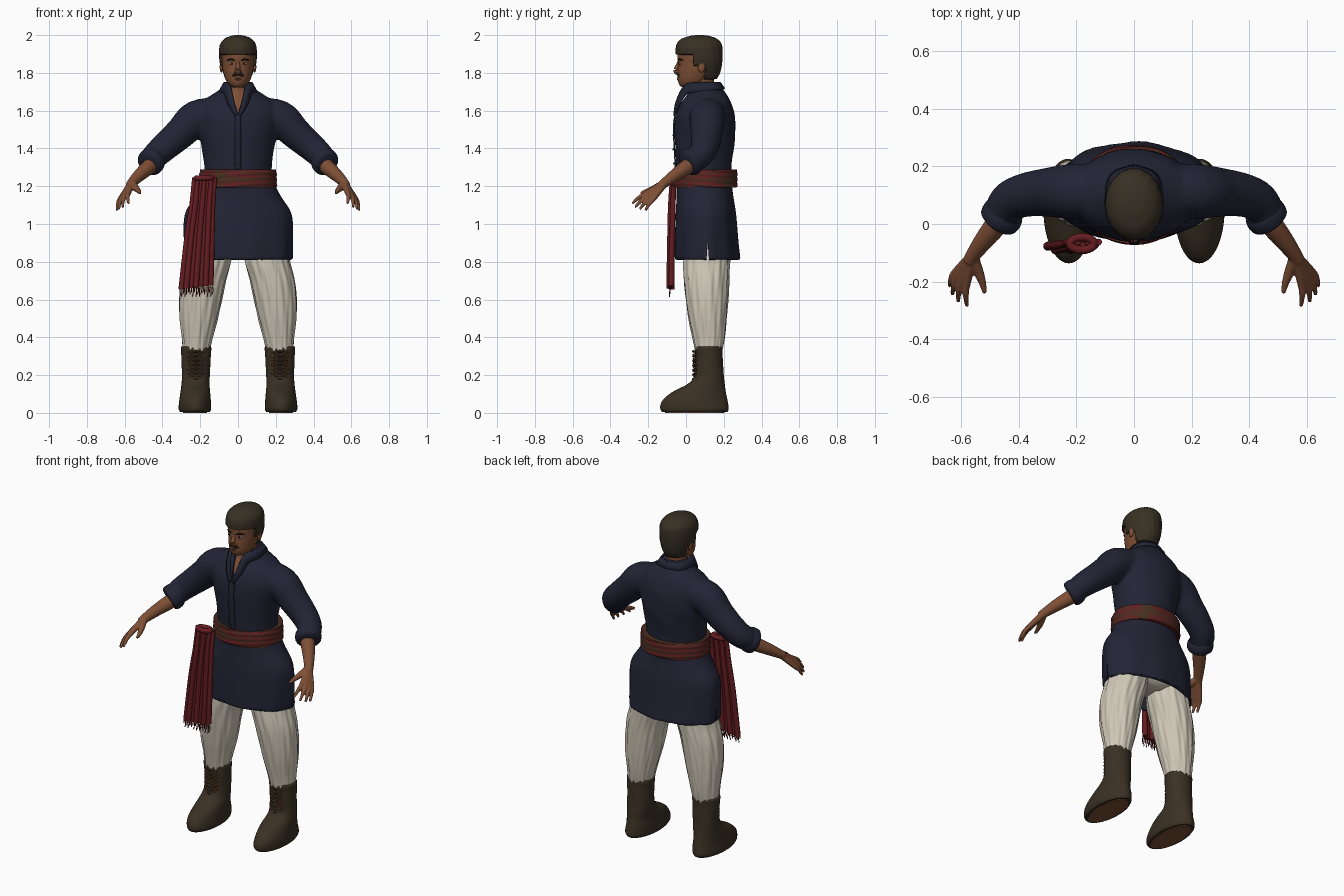
import bpy, bmesh
from math import sin, cos, pi, radians
from mathutils import Vector, Matrix

cube = bpy.data.objects.get("Cube")
if cube:
    bpy.data.objects.remove(cube)


def material(name, r, g, b):
    m = bpy.data.materials.new(name)
    m.use_nodes = True
    m.diffuse_color = (r, g, b, 1)
    node = next(n for n in m.node_tree.nodes if n.type == 'BSDF_PRINCIPLED')
    node.inputs["Base Color"].default_value = (r, g, b, 1)
    node.inputs["Roughness"].default_value = 0.8
    return m


NAVY = material("navy cloth", .016, .018, .036)
SKIN = material("brown skin", .21, .078, .036)
HAIR = material("dark brown hair", .038, .029, .017)
CREAM = material("cream cloth", .62, .57, .47)
BOOT = material("boot leather", .042, .03, .017)
RED = material("sash red", .13, .012, .015)
OLIVE = material("sash olive", .06, .03, .015)
LACE = material("lace brown", .13, .065, .025)
BLACK = material("facial hair black", .012, .009, .007)
WHITE = material("eye white", .45, .4, .35)


def finish(ob, mat, angle=50):
    ob.data.materials.clear()
    ob.data.materials.append(mat)
    ob.data.shade_smooth()
    ob.data.set_sharp_from_angle(angle=radians(angle))
    return ob


def make(name, bm, mat):
    bmesh.ops.recalc_face_normals(bm, faces=bm.faces[:])
    me = bpy.data.meshes.new(name)
    bm.to_mesh(me)
    bm.free()
    ob = bpy.data.objects.new(name, me)
    bpy.context.scene.collection.objects.link(ob)
    return finish(ob, mat)


def skin(name, rings, mat, caps=True):
    """Bridge equal rings of points into a closed skin."""
    bm = bmesh.new()
    vs = [[bm.verts.new(p) for p in ring] for ring in rings]
    n = len(vs[0])
    for a, b in zip(vs, vs[1:]):
        for j in range(n):
            k = (j + 1) % n
            bm.faces.new((a[j], a[k], b[k], b[j]))
    if caps:
        bm.faces.new(vs[0][::-1])
        bm.faces.new(vs[-1])
    return make(name, bm, mat)


def resample(rows, k):
    """Smooth in-between rows."""
    rows = [Vector(r) for r in rows]
    out = []
    for i in range(len(rows) - 1):
        p, q = rows[i], rows[i + 1]
        a, b = rows[max(i - 1, 0)], rows[min(i + 2, len(rows) - 1)]
        for s in range(k):
            t = s / k
            out.append(p + ((q - a) * t + (a * 2 - p * 5 + q * 4 - b) * t * t
                            + (p * 3 - a - q * 3 + b) * t ** 3) * .5)
    return out + [rows[-1]]


def loft(name, rows, mat, n=48, k=4, fold=None):
    """Rows are height, front y, back y, half width, centre x."""
    rings = []
    for z, f, b, w, cx in resample([tuple(r) + (0,) * (5 - len(r)) for r in rows], k):
        ring = []
        for j in range(n):
            a = 2 * pi * j / n
            x, y = w * cos(a), (b - f) / 2 * sin(a)
            s = fold(a, z, (f + b) / 2 + y) if fold else 1
            ring.append((cx + x * s, (f + b) / 2 + y * s, z))
        rings.append(ring)
    return skin(name, rings, mat)


def tube(name, pts, mat, n=16, k=4):
    """Points are x, y, z, radius."""
    pts = resample(pts, k)
    rings = []
    for i, p in enumerate(pts):
        d = (pts[min(i + 1, len(pts) - 1)] - pts[max(i - 1, 0)]).to_3d()
        q = d.to_track_quat('Z', 'Y')
        rings.append([p.to_3d() + q @ Vector((cos(t), sin(t), 0)) * p.w
                      for t in (2 * pi * j / n for j in range(n))])
    return skin(name, rings, mat)


def blob(name, at, size, mat):
    bm = bmesh.new()
    bmesh.ops.create_uvsphere(bm, u_segments=20, v_segments=12, radius=1,
                              matrix=Matrix.LocRotScale(Vector(at), None, Vector(size)))
    return make(name, bm, mat)


def ribbon(name, pairs, mat, thick, k=4):
    rows = resample([a + b for a, b in pairs], k)
    bm = bmesh.new()
    vs = [(bm.verts.new(r[:3]), bm.verts.new(r[3:])) for r in rows]
    for (a, b), (c, d) in zip(vs, vs[1:]):
        bm.faces.new((a, b, d, c))
    ob = make(name, bm, mat)
    m = ob.modifiers.new("thickness", 'SOLIDIFY')
    m.thickness, m.offset = thick, 0
    return ob


def mirror(ob):
    ob.modifiers.new("mirror", 'MIRROR')
    return ob


def bake(ob, mat):
    ev = ob.evaluated_get(bpy.context.evaluated_depsgraph_get())
    me = bpy.data.meshes.new_from_object(ev)
    ob.modifiers.clear()
    ob.data = me
    return finish(ob, mat)


def blend(name, parts, mat, voxel):
    """Merge overlapping parts into one smooth surface."""
    bm = bmesh.new()
    for p in parts:
        bm.from_mesh(p.data)
        bpy.data.objects.remove(p)
    ob = make(name, bm, mat)
    m = ob.modifiers.new("remesh", 'REMESH')
    m.mode, m.voxel_size = 'VOXEL', voxel
    m = ob.modifiers.new("smooth", 'SMOOTH')
    m.iterations = 3
    return bake(ob, mat)


# Shirt: body and sleeves blended, then neck opening, hollow hem and side slits
def drape(a, z, y):
    return 1 + (.018 * sin(9 * a + 1) * max(0, (1.2 - z) / .4) if z < 1.2
                else .006 * sin(5 * a + z * 40))


parts = [loft("body", [(.81, -.06, .287, .287), (.9, -.06, .277, .289), (1.05, -.055, .265, .284),
                       (1.15, -.05, .25, .225), (1.25, -.05, .24, .182), (1.32, -.052, .242, .18),
                       (1.42, -.058, .256, .195), (1.5, -.062, .262, .212), (1.58, -.053, .257, .222),
                       (1.64, -.027, .24, .2), (1.68, .002, .22, .145), (1.72, .02, .19, .085),
                       (1.745, .03, .18, .075)], NAVY, 72, 4, drape)]
for s in (-1, 1):
    parts.append(tube("sleeve", [(s * x, y, z, r) for x, y, z, r in (
        (.1, .12, 1.58, .09), (.22, .113, 1.56, .095), (.3, .11, 1.485, .085), (.38, .1, 1.415, .076),
        (.435, .075, 1.365, .07), (.468, .015, 1.325, .062))], NAVY, 24))
shirt = blend("shirt", parts, NAVY, .011)
cutters = [
    skin("neck_cutter", [[(0, y, 1.58), (-.052, y, 1.77), (.052, y, 1.77)] for y in (-.2, .09)], NAVY),
    skin("slit_cutter", [[(x, .1, .7), (x, .13, .7), (x, .115, .9)] for x in (-.5, .5)], NAVY),
    loft("hem_cutter", [(.7, -.045, .272, .272), (.9, -.045, .262, .272), (1.02, -.04, .25, .268)], NAVY)]
for c in cutters:
    m = shirt.modifiers.new("cut", 'BOOLEAN')
    m.object, m.operation, m.solver = c, 'DIFFERENCE', 'EXACT'
bake(shirt, NAVY)
for c in cutters:
    bpy.data.objects.remove(c)

mirror(tube("cuff", [(.445, .05, 1.347, .066), (.455, .035, 1.336, .073),
                     (.466, .015, 1.322, .072), (.472, .006, 1.316, .062)], NAVY, 28))
mirror(ribbon("collar", [
    ((.002, -.062, 1.58), (.014, -.06, 1.572)), ((.022, -.05, 1.65), (.052, -.036, 1.632)),
    ((.042, -.005, 1.735), (.072, .005, 1.69)), ((.07, .07, 1.748), (.098, .07, 1.7)),
    ((.06, .15, 1.75), (.08, .17, 1.71)), ((0, .178, 1.75), (0, .203, 1.715))], NAVY, .01))
ribbon("placket", [((-.017, y, z), (.017, y, z)) for y, z in (
    (-.055, 1.28), (-.061, 1.4), (-.066, 1.5), (-.058, 1.58))], NAVY, .008)
for i in range(4):
    blob("button", (0, -.064 - .004 * (i in (1, 2)), 1.32 + .075 * i), (.006, .004, .006), HAIR)

# Head, neck and upper chest
loft("neck", [(1.5, 0, .2, .12), (1.6, -.03, .2, .12), (1.66, -.005, .18, .09), (1.7, .022, .15, .062),
              (1.74, .025, .148, .056), (1.8, .03, .15, .055)], SKIN)
loft("head", [(1.722, -.008, .06, .022), (1.732, -.032, .085, .042), (1.76, -.043, .12, .064),
              (1.8, -.044, .155, .077), (1.83, -.042, .17, .083), (1.86, -.043, .178, .086),
              (1.9, -.045, .182, .088), (1.95, -.035, .172, .08), (1.98, 0, .14, .055)], SKIN, 48)


def hairline(a, z, y):
    limit = 1.897 if y < .03 else 1.838 if y < .1 else 1.768
    return 1 + .008 * sin(17 * a + 25 * z) if z > limit else .8


loft("hair", [(1.765, .02, .16, .066), (1.8, -.04, .18, .084), (1.85, -.05, .191, .096),
              (1.9, -.056, .194, .1), (1.95, -.05, .189, .095), (1.98, -.024, .165, .072),
              (1.995, .02, .125, .04), (2, .055, .09, .012)], HAIR, 72, 6, hairline)
tube("nose", [(0, -.036, 1.862, .008), (0, -.046, 1.835, .011), (0, -.053, 1.815, .014),
              (0, -.045, 1.802, .013), (0, -.036, 1.798, .008)], SKIN)
tube("moustache", [(-.034, -.026, 1.778, .003), (-.018, -.041, 1.79, .007), (0, -.044, 1.793, .006),
                   (.018, -.041, 1.79, .007), (.034, -.026, 1.778, .003)], BLACK)
blob("mouth", (0, -.04, 1.774), (.02, .007, .003), BLACK)
blob("lower_lip", (0, -.039, 1.766), (.017, .009, .006), SKIN)
mirror(blob("ear", (.088, .082, 1.832), (.009, .02, .03), SKIN))
mirror(blob("nostril", (.013, -.043, 1.806), (.009, .011, .009), SKIN))
mirror(blob("eye", (.034, -.029, 1.85), (.014, .008, .006), WHITE))
mirror(blob("iris", (.033, -.034, 1.85), (.006, .005, .006), BLACK))
mirror(tube("eyebrow", [(.014, -.04, 1.864, .003), (.035, -.035, 1.872, .005),
                        (.058, -.018, 1.867, .003)], BLACK))

# Forearm and hand
wrist = (.56, -.11, 1.22)
parts = [tube("forearm", [(.42, .08, 1.35, .04), (.468, .01, 1.305, .041), (.52, -.055, 1.26, .034),
                          wrist + (.026,), (.572, -.13, 1.205, .024)], SKIN)]
for knuckle, tip in (((.582, -.212, 1.16), (.58, -.285, 1.108)),
                     ((.6, -.203, 1.15), (.611, -.27, 1.088)),
                     ((.614, -.188, 1.14), (.631, -.245, 1.078)),
                     ((.622, -.17, 1.135), (.641, -.215, 1.072))):
    bend = tuple((a + b) / 2 + c for a, b, c in zip(knuckle, tip, (.003, 0, .006)))
    parts.append(tube("finger", [wrist + (.02,), knuckle + (.014,), bend + (.011,), tip + (.007,)], SKIN, 12))
parts.append(tube("thumb", [wrist + (.02,), (.54, -.165, 1.19, .018), (.526, -.205, 1.175, .013),
                            (.518, -.24, 1.163, .008)], SKIN, 12))
mirror(blend("arm", parts, SKIN, .005))


# Trousers with vertical folds
def crease(a, z, y):
    return 1 + .022 * sin(13 * a + 9 * z) + .014 * sin(22 * a - 14 * z)


mirror(loft("trouser_leg", [(.32, .05, .19, .07, .222), (.4, .035, .205, .081, .216), (.5, .015, .215, .1, .208),
                            (.6, 0, .222, .112, .198), (.7, -.01, .227, .117, .183), (.8, -.012, .232, .118, .155),
                            (.88, 0, .235, .114, .145), (1, 0, .235, .11, .14)], CREAM, 96, 5, crease))
loft("trouser_seat", [(.825, .05, .19, .1), (.86, .01, .23, .2), (.95, 0, .235, .23), (1.08, .01, .23, .2)], CREAM)

# Boots with soles and criss-cross laces
mirror(loft("boot", [(.004, -.125, .218, .078, .228), (.02, -.136, .226, .086, .228), (.05, -.133, .223, .085, .228),
                     (.08, -.112, .217, .082, .227), (.115, -.065, .21, .078, .226), (.155, .012, .205, .074, .225),
                     (.2, .043, .2, .074, .223), (.3, .048, .194, .078, .222), (.345, .048, .194, .081, .222),
                     (.352, .055, .187, .073, .222)], BOOT, 48, 4,
            lambda a, z, y: 1 + .01 * sin(70 * z) * sin(2 * a)))
mirror(loft("sole_plate", [(0, -.11, .205, .064, .228), (.007, -.11, .205, .064, .228)], SKIN, 40, 1))
for s in (-1, 1):
    path = []
    for i in range(8):
        z = .165 + .022 * i
        side = s * (-1) ** i
        path += [(.223 + .045 * side, .058, z, .0035), (.223, .038, z + .011, .0035)]
    mirror(tube("boot_lace", path, LACE, 8, 3))
for i in range(7):
    mirror(blob("lace_loop", (.223, .042, .18 + .024 * i), (.017, .01, .006), BOOT))

# Waist sash with woven pattern
belt = loft("waist_sash", [(1.195, -.06, .262, .196), (1.2, -.069, .272, .205), (1.28, -.069, .272, .202),
                           (1.287, -.06, .262, .192)], RED, 96, 10,
            lambda a, z, y: 1 + .014 * sin(z * 220 + 2 * sin(2 * a)) + .006 * sin(7 * a))
belt.data.materials.append(OLIVE)
for p in belt.data.polygons:
    row, col = divmod(p.index, 96)
    p.material_index = int((row * 5 + col // 2 * 3 + row * col // 7) % 7 < 3)

# Hanging end of the sash: pleats, knot and fringe
PLEATS = 7
for i in range(PLEATS):
    t = i / (PLEATS - 1)
    wave = .006 * (-1) ** i
    top, low = -.232 + .11 * t, -.3 + .155 * t
    tube("sash_pleat", [(top, -.068 + wave, 1.245, .011), (top - .012, -.075 + wave, 1.1, .014),
                        ((top + low) / 2 - .004, -.079 + wave, .93, .0145),
                        (low, -.083 + wave, .655 + .02 * t, .0155)], RED, 12)
    for j in (-1, 0, 1):
        x = low + .01 * j
        tube("fringe", [(x, -.083, .67, .003), (x + .003, -.085, .645, .003),
                        (x - .004 * j, -.087, .615 + .012 * ((i + j) % 3), .0025)], RED, 6, 2)
ring = [(-.18 + .042 * cos(a), -.068 + .022 * sin(a), 1.243, .014)
        for a in (2 * pi * j / 16 for j in range(17))]
tube("sash_knot", ring, RED, 12, 2)
